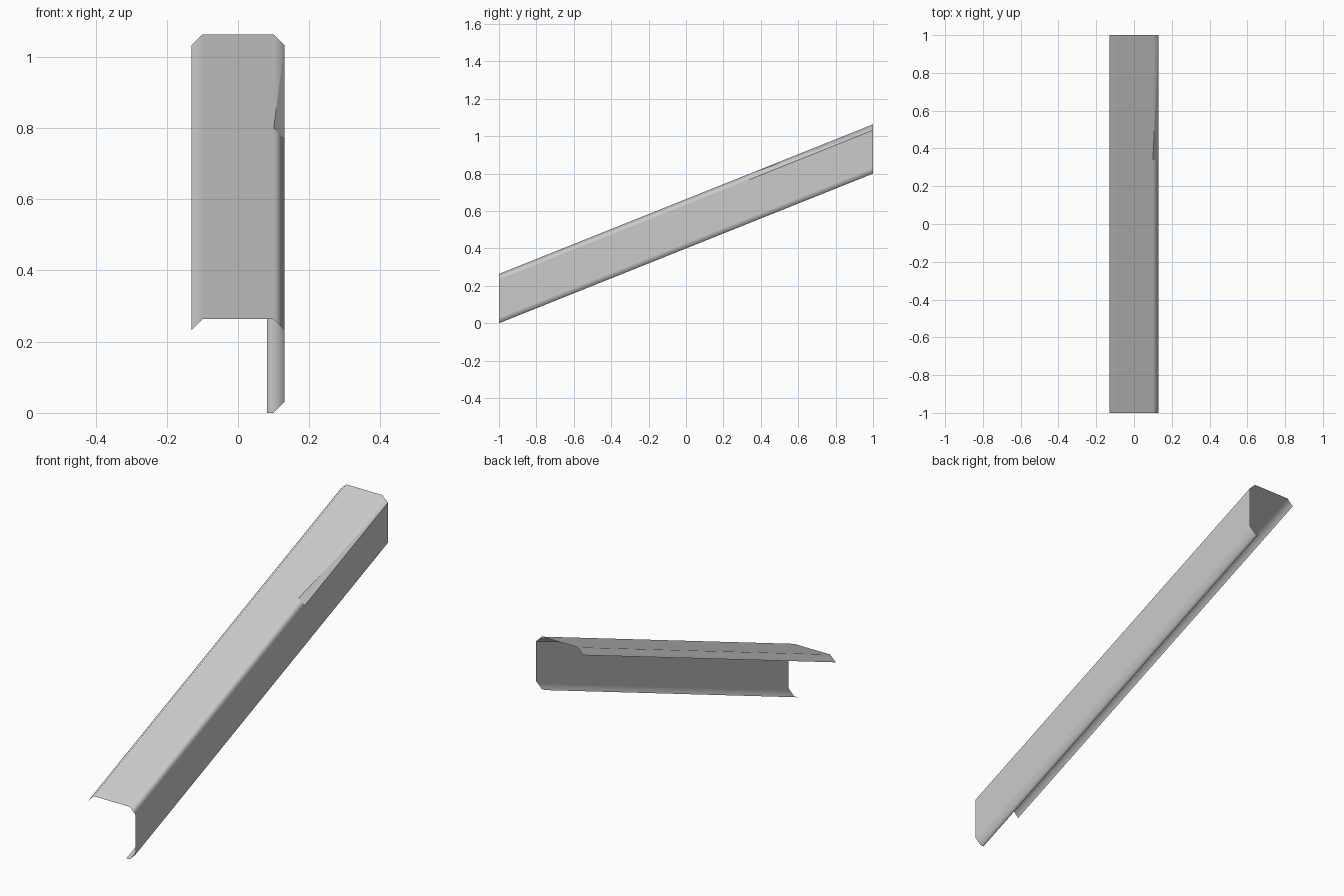
import bpy
import bmesh

cube = bpy.data.objects.get("Cube")
if cube:
    bpy.data.objects.remove(cube, do_unlink=True)

# One plain grey for the whole sheet
grey = bpy.data.materials.new("plain_grey")
grey.use_nodes = True
colour = (0.6, 0.6, 0.6, 1)
grey.diffuse_color = colour
grey.node_tree.nodes["Principled BSDF"].inputs["Base Color"].default_value = colour

# Bent cross-section (x, z): top lip, cap, chamfer, side wall, bottom lip
HALF, FLAT, TOP = 0.131, 0.1, 0.263
BEND = HALF - FLAT
profile = [(-HALF, TOP - BEND), (-FLAT, TOP), (FLAT, TOP), (HALF, TOP - BEND),
           (HALF, BEND), (FLAT, 0), (0.081, 0)]
CHAMFER = 2          # strip between the cap and the side wall
SLOPE = 0.4          # rise per unit of length
stations = [-1, 0.34, 1]

# Sweep the section along the slope, keeping both ends vertical
bm = bmesh.new()
rows = [[bm.verts.new((x, y, z + SLOPE * (y + 1))) for x, z in profile]
        for y in stations]
for r, (near, far) in enumerate(zip(rows, rows[1:])):
    for i in range(len(profile) - 1):
        a, b, c, d = near[i], near[i + 1], far[i + 1], far[i]
        if r == 1 and i == CHAMFER:
            # Faceted crease on the upper part of the chamfer
            bm.faces.new((a, b, c)).smooth = False
            bm.faces.new((a, c, d)).smooth = True
        else:
            bm.faces.new((a, b, c, d)).smooth = True

bm.normal_update()
mesh = bpy.data.meshes.new("sloped_trim")
bm.to_mesh(mesh)
bm.free()
mesh.materials.append(grey)
trim = bpy.data.objects.new("sloped_trim", mesh)
bpy.context.collection.objects.link(trim)

# Keep broad panels flat while the narrow bends shade smoothly
weighted = trim.modifiers.new("flat_panels", "WEIGHTED_NORMAL")
weighted.weight = 100
weighted.keep_sharp = True
